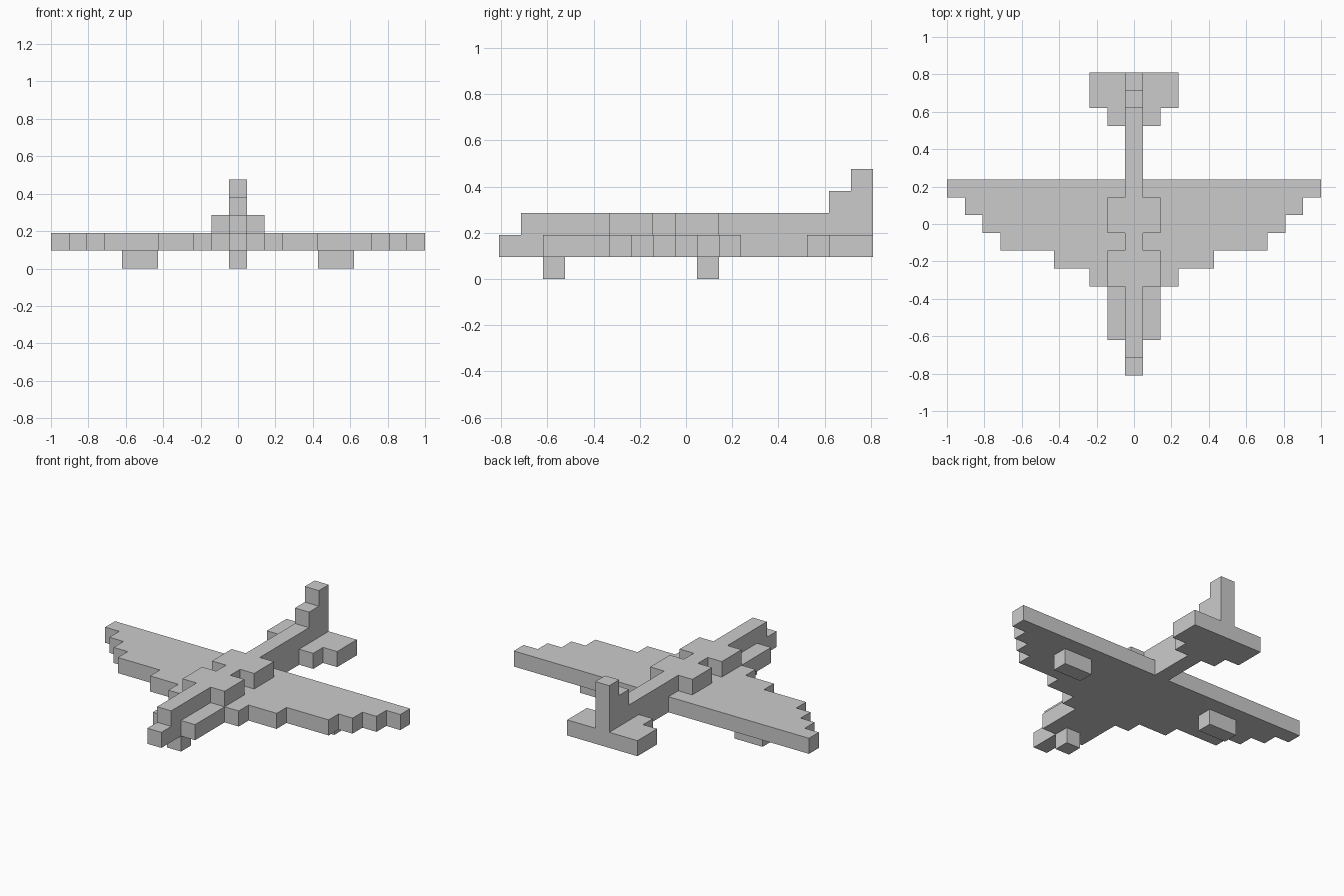
import bpy, bmesh
from mathutils import Vector

if "Cube" in bpy.data.objects:
    bpy.data.objects.remove(bpy.data.objects["Cube"])

U = 2 / 21  # one block; the plane is 21 blocks wide


def prism(name, outline, place, depth):
    """Extrude a flat outline (in blocks) along depth; place maps 2D to 3D."""
    bm = bmesh.new()
    face = bm.faces.new([bm.verts.new(Vector(place(a, b)) * U) for a, b in outline])
    new = bmesh.ops.extrude_face_region(bm, geom=[face])["geom"]
    verts = [g for g in new if isinstance(g, bmesh.types.BMVert)]
    bmesh.ops.translate(bm, vec=Vector(depth) * U, verts=verts)
    bmesh.ops.recalc_face_normals(bm, faces=bm.faces)
    mesh = bpy.data.meshes.new(name)
    bm.to_mesh(mesh)
    bm.free()
    obj = bpy.data.objects.new(name, mesh)
    bpy.context.collection.objects.link(obj)
    return obj


def stepped(rows, inner):
    """Staircase outline from rows of (y_start, y_end, x_outer)."""
    pts = [(inner, rows[0][0])]
    for y0, y1, x in rows:
        pts += [(x, y0), (x, y1)]
    return pts + [(inner, rows[-1][1])]


def slab_pair(name, rows, z, inner=0.5):
    """One-block-thick stepped slab on both sides of the plane."""
    for side, s in (("right", 1), ("left", -1)):
        prism(f"{side}_{name}", stepped(rows, inner),
              lambda x, y: (s * x, y, z), (0, 0, 1))


# Fuselage with nose step and tail fin, as one side profile
prism("fuselage_and_fin",
      [(-8.5, 1), (8.5, 1), (8.5, 5), (7.5, 5), (7.5, 4), (6.5, 4),
       (6.5, 3), (-7.5, 3), (-7.5, 2), (-8.5, 2)],
      lambda y, z: (-0.5, y, z), (1, 0, 0))

# Wings, running forward into the cheeks beside the nose
slab_pair("wing", [(-6.5, -3.5, 1.5), (-3.5, -2.5, 2.5), (-2.5, -1.5, 4.5),
                   (-1.5, -0.5, 7.5), (-0.5, 0.5, 8.5), (0.5, 1.5, 9.5),
                   (1.5, 2.5, 10.5)], 1)

# Tailplanes
slab_pair("tailplane", [(5.5, 6.5, 1.5), (6.5, 8.5, 2.5)], 1)

# Raised blocks beside the upper fuselage
slab_pair("front_shoulder", [(-3.5, -1.5, 1.5)], 2)
slab_pair("rear_shoulder", [(-0.5, 1.5, 1.5)], 2)

# Landing gear
slab_pair("main_gear", [(0.5, 1.5, 6.5)], 0, inner=4.5)
prism("nose_gear", stepped([(-6.5, -5.5, 0.5)], -0.5),
      lambda x, y: (x, y, 0), (0, 0, 1))
